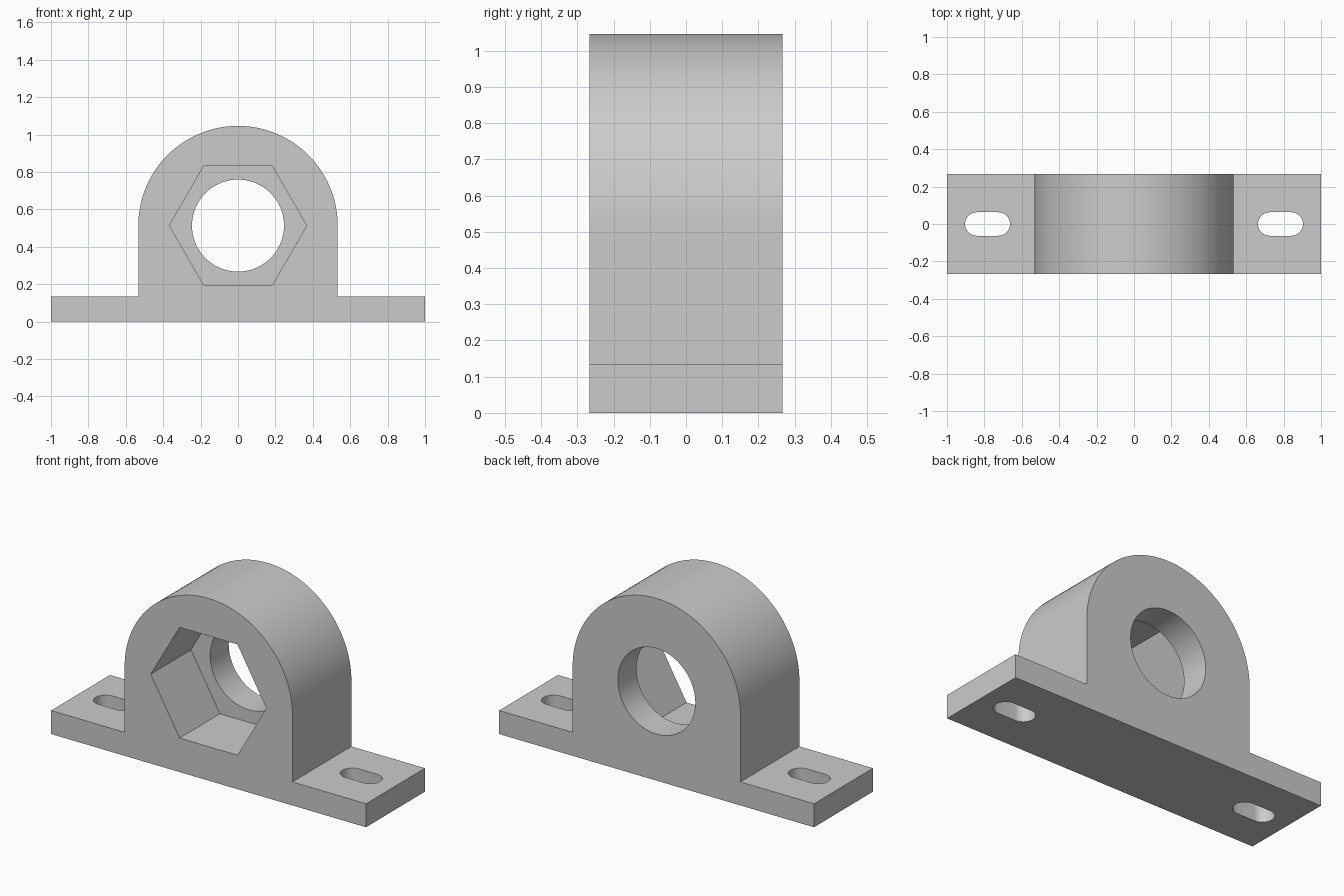
import bpy
import bmesh
from math import sin, cos, pi

cube = bpy.data.objects.get("Cube")
if cube:
    bpy.data.objects.remove(cube, do_unlink=True)

HALF_DEPTH = 0.267
AXIS_Z = 0.513          # height of the bore axis
OUTER_R = 0.533
PLATE_TOP = 0.135
POCKET_DEPTH = 0.365

grey = bpy.data.materials.new("grey metal")
grey.use_nodes = True
colour = (0.6, 0.6, 0.6, 1.0)
grey.diffuse_color = colour
grey.node_tree.nodes["Principled BSDF"].inputs["Base Color"].default_value = colour


def arc(cx, cy, r, start, end, steps):
    return [(cx + r * cos(start + (end - start) * i / steps),
             cy + r * sin(start + (end - start) * i / steps)) for i in range(steps + 1)]


def prism(name, outline, place, offset):
    """Extrude a closed 2D outline; place maps (u, v) to a 3D point."""
    bm = bmesh.new()
    face = bm.faces.new([bm.verts.new(place(u, v)) for u, v in outline])
    made = bmesh.ops.extrude_face_region(bm, geom=[face])["geom"]
    bmesh.ops.translate(bm, vec=offset, verts=[v for v in made if isinstance(v, bmesh.types.BMVert)])
    bmesh.ops.recalc_face_normals(bm, faces=bm.faces)
    mesh = bpy.data.meshes.new(name)
    bm.to_mesh(mesh)
    bm.free()
    mesh.materials.append(grey)
    obj = bpy.data.objects.new(name, mesh)
    bpy.context.collection.objects.link(obj)
    return obj


def from_front(y):
    return lambda u, v: (u, y, v)


# Housing with foot plate: one outline extruded front to back
outline = [(-1, 0), (1, 0), (1, PLATE_TOP), (OUTER_R, PLATE_TOP)]
outline += arc(0, AXIS_Z, OUTER_R, 0, pi, 64)
outline += [(-OUTER_R, PLATE_TOP), (-1, PLATE_TOP)]
housing = prism("bearing_housing", outline, from_front(-HALF_DEPTH), (0, 2 * HALF_DEPTH, 0))

# Round bore through the housing
cutters = [prism("bore_cutter", arc(0, AXIS_Z, 0.246, 0, 2 * pi, 72)[:-1],
                 from_front(-0.5), (0, 1, 0))]

# Hexagonal pocket in the front
cutters.append(prism("hex_cutter", arc(0, AXIS_Z, 0.367, 0, 2 * pi, 6)[:-1],
                     from_front(-0.5), (0, 0.5 - HALF_DEPTH + POCKET_DEPTH, 0)))

# Mounting slots in both ends of the plate
for side, label in ((-1, "right"), (1, "left")):
    mid = 0.783 * side
    slot = arc(mid + 0.057, 0, 0.063, -pi / 2, pi / 2, 20)
    slot += arc(mid - 0.057, 0, 0.063, pi / 2, 3 * pi / 2, 20)
    cutters.append(prism(label + "_slot_cutter", slot, lambda u, v: (u, v, -0.1), (0, 0, 0.4)))

# Cut the openings and drop the cutters
bpy.ops.object.select_all(action="DESELECT")
bpy.context.view_layer.objects.active = housing
housing.select_set(True)
for cutter in cutters:
    cutter.hide_render = True
    mod = housing.modifiers.new(cutter.name, "BOOLEAN")
    mod.operation = "DIFFERENCE"
    mod.solver = "EXACT"
    mod.object = cutter
    bpy.ops.object.modifier_apply(modifier=mod.name)
    bpy.data.objects.remove(cutter, do_unlink=True)

bpy.ops.object.shade_smooth_by_angle(angle=pi / 6)
